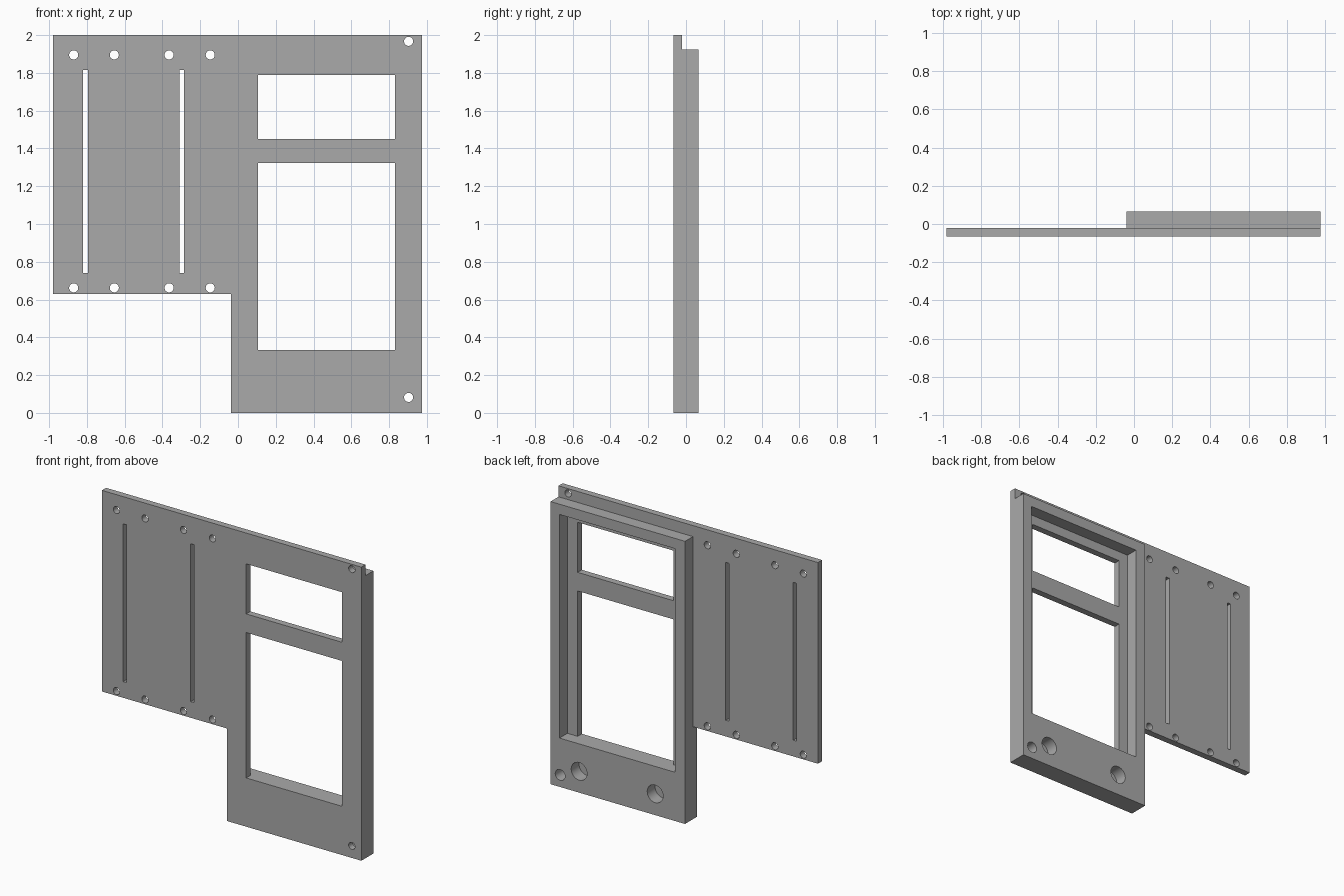
import bpy, bmesh, math
from mathutils import Matrix, Vector

cube = bpy.data.objects.get("Cube")
if cube:
    bpy.data.objects.remove(cube, do_unlink=True)

FRONT, STEP, BACK = -0.065, -0.02, 0.065
LEFT, RIGHT, INNER = -0.98, 0.975, -0.038

grey = bpy.data.materials.new("plain grey")
grey.use_nodes = True
grey.diffuse_color = (0.4, 0.4, 0.4, 1)
grey.node_tree.nodes["Principled BSDF"].inputs["Base Color"].default_value = (0.4, 0.4, 0.4, 1)


def add_box(bm, x0, x1, y0, y1, z0, z1):
    size = Matrix.Diagonal((x1 - x0, y1 - y0, z1 - z0, 1))
    centre = Vector((x0 + x1, y0 + y1, z0 + z1)) / 2
    bmesh.ops.create_cube(bm, size=1, matrix=Matrix.Translation(centre) @ size)


def add_bore(bm, x, z, radius, y0, y1):
    place = Matrix.Translation((x, (y0 + y1) / 2, z)) @ Matrix.Rotation(math.pi / 2, 4, 'X')
    bmesh.ops.create_cone(bm, cap_ends=True, segments=32, radius1=radius,
                          radius2=radius, depth=y1 - y0, matrix=place)


def make_object(name, bm):
    bmesh.ops.recalc_face_normals(bm, faces=bm.faces)
    mesh = bpy.data.meshes.new(name)
    bm.to_mesh(mesh)
    bm.free()
    mesh.materials.append(grey)
    obj = bpy.data.objects.new(name, mesh)
    bpy.context.collection.objects.link(obj)
    return obj


def combine(target, other, operation):
    mod = target.modifiers.new(operation.lower(), 'BOOLEAN')
    mod.operation, mod.solver, mod.object = operation, 'EXACT', other
    bpy.context.view_layer.objects.active = target
    bpy.ops.object.modifier_apply(modifier=mod.name)
    bpy.data.objects.remove(other, do_unlink=True)


# L-shaped front plate
bm = bmesh.new()
outline = [(INNER, 0), (RIGHT, 0), (RIGHT, 2), (LEFT, 2), (LEFT, 0.63), (INNER, 0.63)]
face = bm.faces.new([bm.verts.new((x, FRONT, z)) for x, z in outline])
grown = bmesh.ops.extrude_face_region(bm, geom=[face])["geom"]
bmesh.ops.translate(bm, vec=(0, STEP - FRONT, 0),
                    verts=[v for v in grown if isinstance(v, bmesh.types.BMVert)])
panel = make_object("mounting_panel", bm)

# Thick rear frame
bm = bmesh.new()
add_box(bm, INNER, RIGHT, FRONT, BACK, 0, 1.925)
combine(panel, make_object("rear_frame", bm), 'UNION')

# Rear recess, blind bores and screw counterbore
bm = bmesh.new()
add_box(bm, 0.038, 0.908, STEP, 0.2, 0.332, 1.855)
for x, z, radius in [(0.76, 0.145, 0.06), (0.187, 0.145, 0.06), (0.903, 0.082, 0.037)]:
    add_bore(bm, x, z, radius, STEP, 0.2)
combine(panel, make_object("rear_cutter", bm), 'DIFFERENCE')

# Windows, slots and screw holes through the plate
bm = bmesh.new()
for z0, z1 in [(0.332, 1.322), (1.449, 1.79)]:
    add_box(bm, 0.107, 0.83, -0.2, 0.2, z0, z1)
for x in (-0.807, -0.298):
    add_box(bm, x - 0.013, x + 0.013, -0.2, 0.2, 0.74, 1.815)
holes = [(x, z) for x in (-0.87, -0.655, -0.365, -0.147) for z in (0.662, 1.895)]
for x, z in holes + [(0.903, 0.082), (0.903, 1.967)]:
    add_bore(bm, x, z, 0.024, -0.2, 0.2)
combine(panel, make_object("through_cutter", bm), 'DIFFERENCE')

# Smooth bores, sharp edges
panel.select_set(True)
bpy.context.view_layer.objects.active = panel
bpy.ops.object.shade_smooth_by_angle(angle=math.radians(30))
